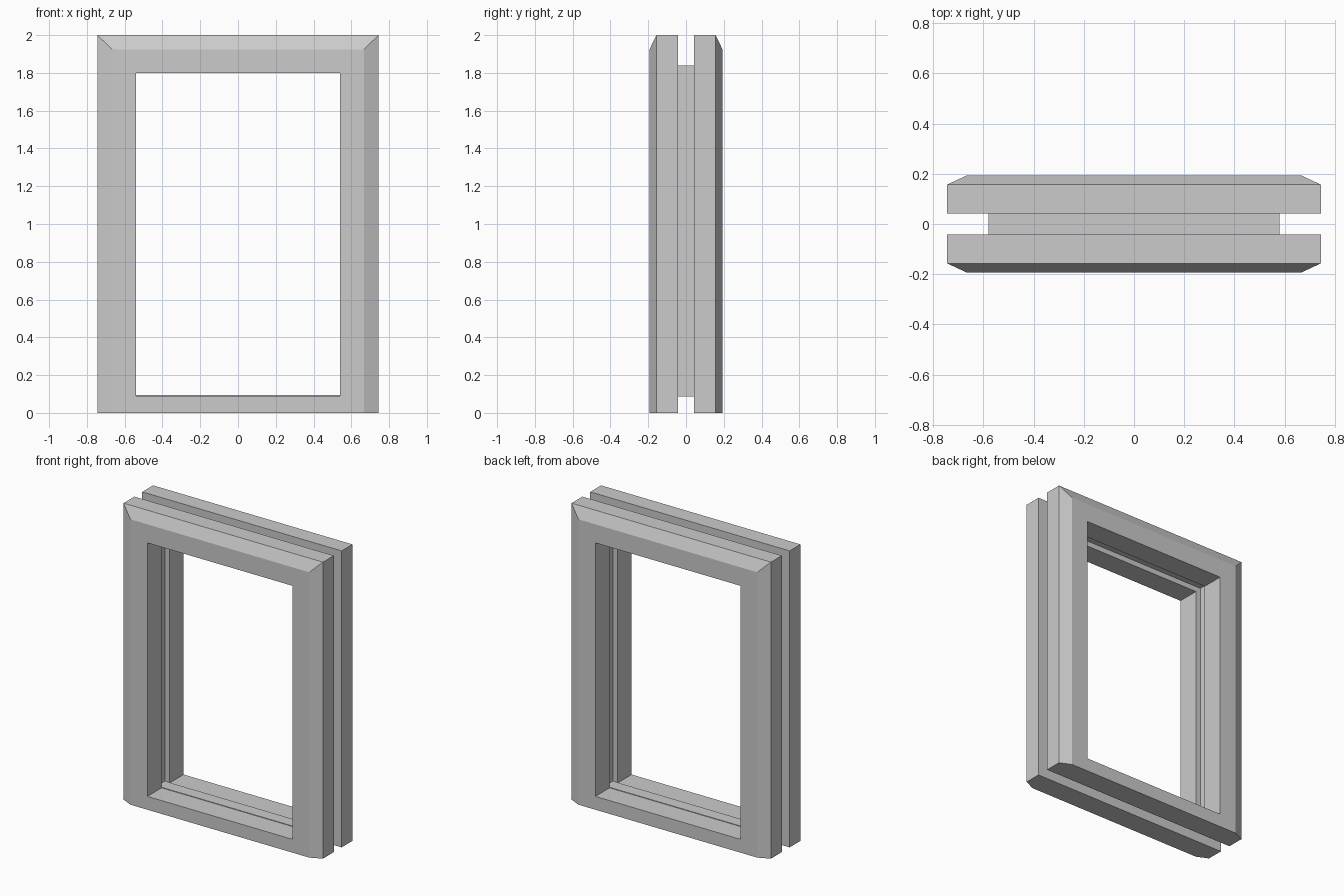
import bpy, bmesh

if "Cube" in bpy.data.objects:
    bpy.data.objects.remove(bpy.data.objects["Cube"])


def ring_object(name, rings):
    """Bridge rectangular rings (half_width, bottom, top, y) into a closed hollow frame."""
    bm = bmesh.new()
    loops = []
    for w, z0, z1, y in rings:
        corners = [(-w, z0), (w, z0), (w, z1), (-w, z1)]
        loops.append([bm.verts.new((x, y, z)) for x, z in corners])
    for i, a in enumerate(loops):
        b = loops[(i + 1) % len(loops)]
        for k in range(4):
            n = (k + 1) % 4
            bm.faces.new((a[k], a[n], b[n], b[k]))
    bmesh.ops.recalc_face_normals(bm, faces=bm.faces)
    mesh = bpy.data.meshes.new(name)
    bm.to_mesh(mesh)
    bm.free()
    obj = bpy.data.objects.new(name, mesh)
    bpy.context.collection.objects.link(obj)
    return obj


GAP, SHOULDER, FACE = 0.042, 0.157, 0.193

# Front and back casings: chamfered on the top and sides, flat at the bottom
for name, s in (("front_casing", -1), ("back_casing", 1)):
    ring_object(name, [
        (0.744, 0.0, 2.0, s * GAP),
        (0.744, 0.0, 2.0, s * SHOULDER),
        (0.667, 0.0, 1.925, s * FACE),
        (0.541, 0.09, 1.80, s * FACE),
        (0.541, 0.09, 1.80, s * GAP),
    ])

# Thin lining that joins the casings, recessed inside and outside
ring_object("core_lining", [
    (0.58, 0.088, 1.84, -GAP),
    (0.58, 0.088, 1.84, GAP),
    (0.576, 0.094, 1.836, GAP),
    (0.576, 0.094, 1.836, -GAP),
])
